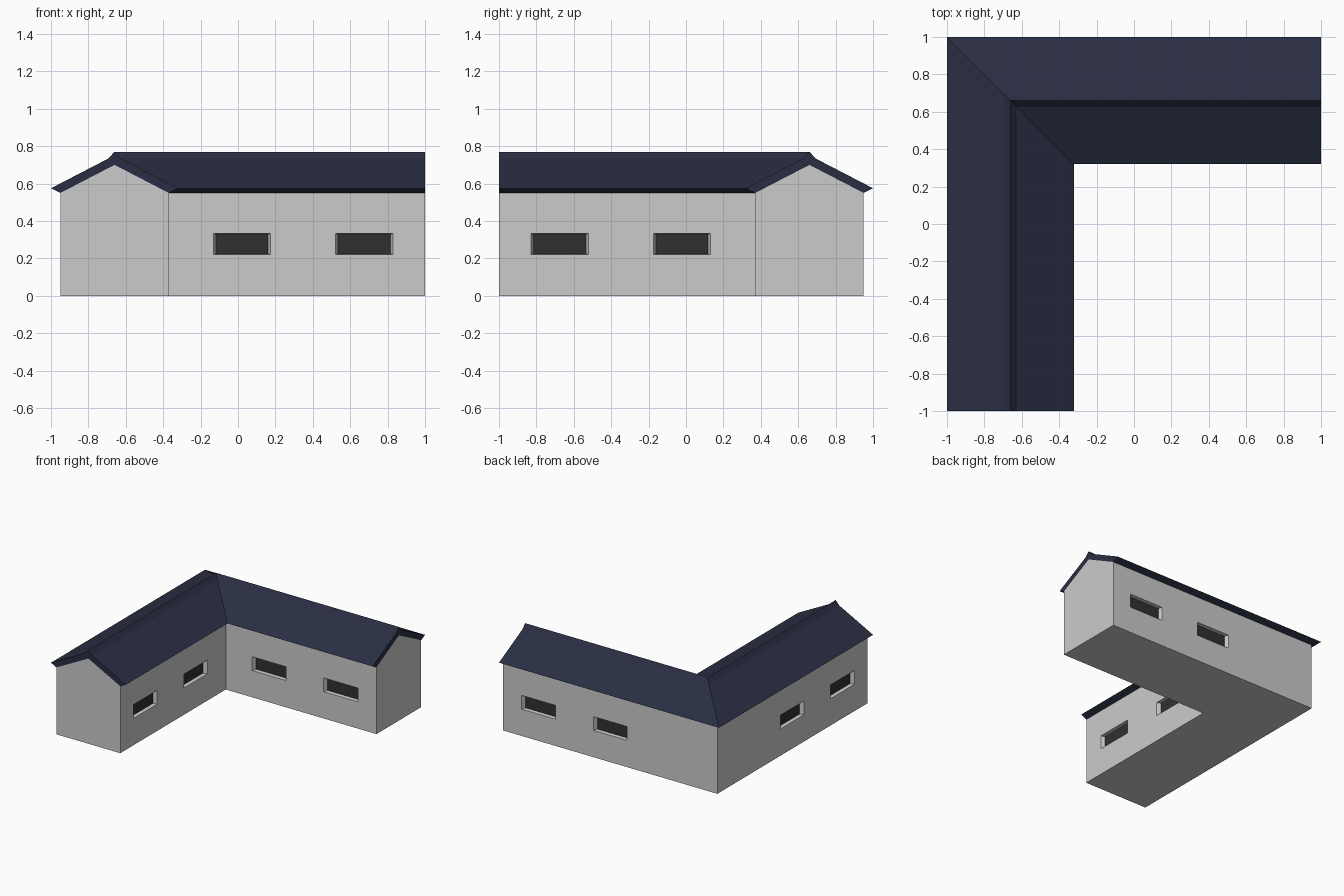
import bpy, bmesh

if "Cube" in bpy.data.objects:
    bpy.data.objects.remove(bpy.data.objects["Cube"])

C = 0.66          # distance of the wing centrelines from the origin
GREY = None


def material(name, rgb):
    m = bpy.data.materials.new(name)
    m.diffuse_color = (*rgb, 1)
    m.use_nodes = True
    m.node_tree.nodes["Principled BSDF"].inputs["Base Color"].default_value = m.diffuse_color
    return m


navy = material("navy_roof", (0.022, 0.027, 0.055))
dark = material("dark_glass", (0.03, 0.03, 0.03))


def make_object(name, bm, mat=None):
    bmesh.ops.recalc_face_normals(bm, faces=bm.faces)
    me = bpy.data.meshes.new(name)
    bm.to_mesh(me)
    bm.free()
    ob = bpy.data.objects.new(name, me)
    bpy.context.collection.objects.link(ob)
    if mat:
        me.materials.append(mat)
    return ob


def l_sweep(name, profile, mat=None):
    """Sweep an (offset, height) profile along the L with a mitred corner."""
    bm = bmesh.new()
    rings = [[], [], []]
    for d, z in profile:
        r = C + d
        for ring, co in zip(rings, ((1, r, z), (-r, r, z), (-r, -1, z))):
            ring.append(bm.verts.new(co))
    n = len(profile)
    for a, b in zip(rings, rings[1:]):
        for i in range(n):
            j = (i + 1) % n
            bm.faces.new((a[i], a[j], b[j], b[i]))
    bm.faces.new(rings[0])
    bm.faces.new(rings[2])
    return make_object(name, bm, mat)


def tapered_box(bm, span, wall, inward, d0, d1, flip):
    """Box narrowing with depth, set in a wall; flip moves it to the other wing."""
    loops = []
    for d in (d0, d1):
        tx, tz = d * 0.45, d * 0.1
        x0, x1, z0, z1 = span[0] + tx, span[1] - tx, 0.22 + tz, 0.333 - tz
        y = wall + inward * d
        pts = [(x0, y, z0), (x1, y, z0), (x1, y, z1), (x0, y, z1)]
        if flip:
            pts = [(-b, -a, z) for a, b, z in pts]
        loops.append([bm.verts.new(p) for p in pts])
    a, b = loops
    bm.faces.new(a)
    bm.faces.new(b)
    for i in range(4):
        j = (i + 1) % 4
        bm.faces.new((a[i], a[j], b[j], b[i]))


def window_set(name, d0, d1, mat=None):
    bm = bmesh.new()
    for flip in (False, True):
        for wall, inward in ((C - 0.29, 1), (C + 0.29, -1)):
            for span in ((-0.13, 0.175), (0.52, 0.83)):
                tapered_box(bm, span, wall, inward, d0, d1, flip)
    return make_object(name, bm, mat)


# Walls with gable ends
walls = l_sweep("walls", [(-0.29, 0), (0.29, 0), (0.29, 0.55), (0, 0.70), (-0.29, 0.55)])

# Window recesses
cutter = window_set("window_cutter", -0.01, 0.034)
cutter.hide_render = True
mod = walls.modifiers.new("windows", 'BOOLEAN')
mod.operation = 'DIFFERENCE'
mod.solver = 'EXACT'
mod.object = cutter
bpy.context.view_layer.objects.active = walls
bpy.ops.object.modifier_apply(modifier=mod.name)
bpy.data.objects.remove(cutter)

# Glass at the back of each recess
window_set("window_panes", 0.03, 0.034, dark)

# Roof with raised ridge
side = [(0.34, 0.575), (0.035, 0.733)]
l_sweep("roof", side + [(0, 0.77)] + [(-d, z) for d, z in reversed(side)]
        + [(-0.29, 0.55), (0, 0.70), (0.29, 0.55)], navy)
